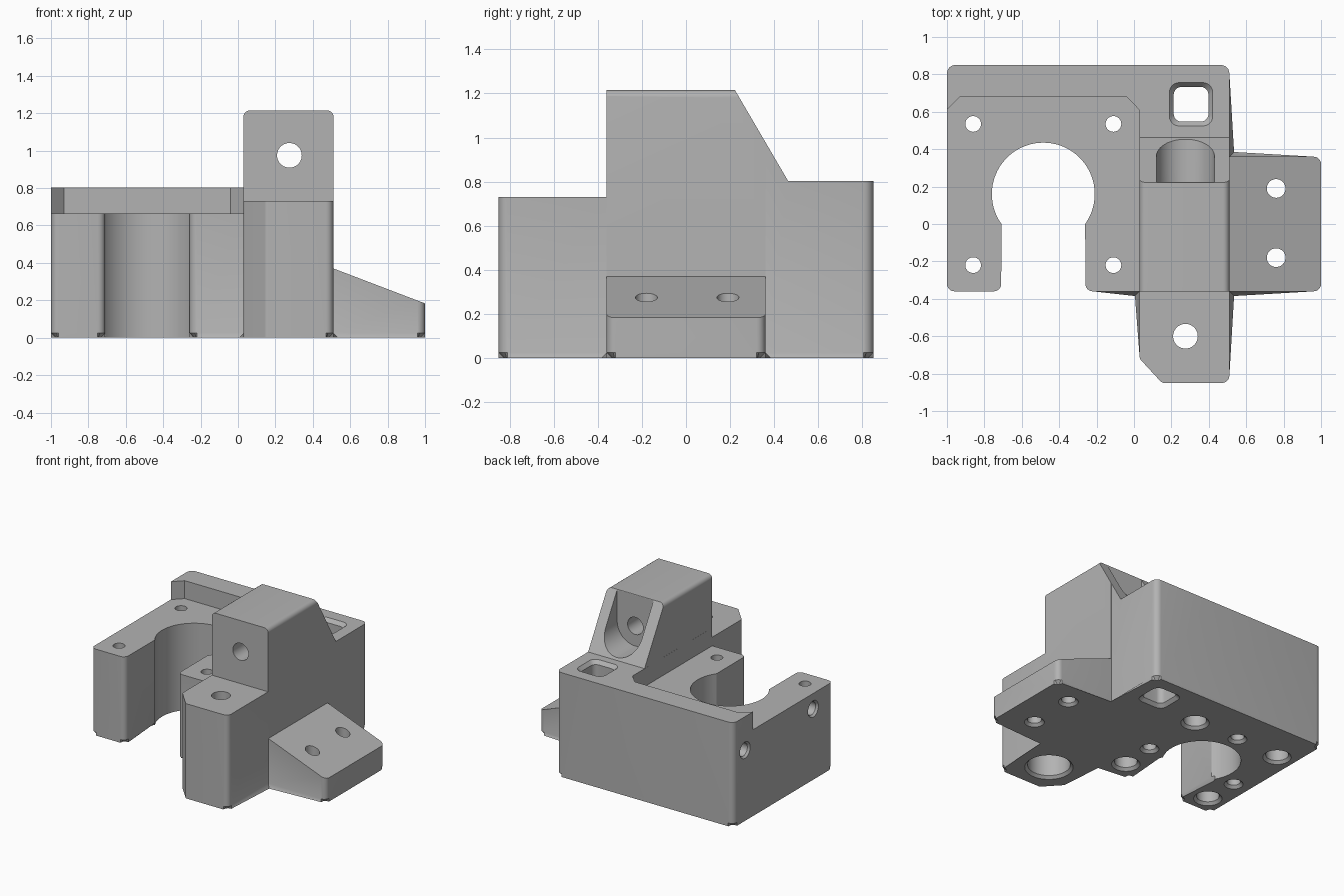
import bpy, bmesh, math
from mathutils import Matrix, Vector

old = bpy.data.objects.get("Cube")
if old:
    bpy.data.objects.remove(old, do_unlink=True)

# Frames: the profile plane and the direction it is extruded along
UP = Matrix.Identity(3)
ALONG_X = Matrix(((0, 0, 1), (1, 0, 0), (0, 1, 0)))    # profile in y, z
ALONG_Y = Matrix(((1, 0, 0), (0, 0, -1), (0, 1, 0)))   # profile in x, z; extrudes to -y


def rounded(corners, steps=6):
    """Outline from (x, y, radius) corners, with true arc fillets."""
    out = []
    for i, (x, y, r) in enumerate(corners):
        p = Vector((x, y))
        if r == 0:
            out.append(p)
            continue
        a = (Vector(corners[i - 1][:2]) - p).normalized()
        b = (Vector(corners[(i + 1) % len(corners)][:2]) - p).normalized()
        half = a.angle(b) / 2
        centre = p + (a + b).normalized() * r / math.sin(half)
        start = p + a * r / math.tan(half) - centre
        end = p + b * r / math.tan(half) - centre
        sweep = start.angle_signed(end)
        for k in range(steps + 1):
            t = -sweep * k / steps
            c, s = math.cos(t), math.sin(t)
            out.append(centre + Vector((c * start.x - s * start.y, s * start.x + c * start.y)))
    return out


def loft(name, outline, levels, frame=UP, origin=(0, 0, 0), chamfer=0):
    """Stack scaled copies of an outline at (height, scale) levels into a solid."""
    bm = bmesh.new()
    rings = [[bm.verts.new(frame @ Vector((p[0] * s, p[1] * s, h)) + Vector(origin))
              for p in outline] for h, s in levels]
    n = len(outline)
    bottom = bm.faces.new(rings[0][::-1])
    bm.faces.new(rings[-1])
    for lo, hi in zip(rings, rings[1:]):
        for i in range(n):
            j = (i + 1) % n
            bm.faces.new((lo[i], lo[j], hi[j], hi[i]))
    if chamfer:
        bmesh.ops.bevel(bm, geom=list(bottom.edges), offset=chamfer, segments=1,
                        affect='EDGES', profile=0.5)
    bmesh.ops.recalc_face_normals(bm, faces=bm.faces)
    mesh = bpy.data.meshes.new(name)
    bm.to_mesh(mesh)
    bm.free()
    ob = bpy.data.objects.new(name, mesh)
    bpy.context.collection.objects.link(ob)
    return ob


def combine(target, tool, operation='DIFFERENCE'):
    tool.hide_render = True
    mod = target.modifiers.new(tool.name, 'BOOLEAN')
    mod.operation, mod.solver, mod.object = operation, 'EXACT', tool
    bpy.context.view_layer.objects.active = target
    bpy.ops.object.modifier_apply(modifier=mod.name)
    bpy.data.objects.remove(tool, do_unlink=True)


CIRCLE = [(math.cos(math.tau * k / 40), math.sin(math.tau * k / 40)) for k in range(40)]

# Footprint: plate with keyhole slot, front pillar and side foot in one outline
cx, cy, radius = -0.485, 0.16, 0.275
a0 = math.radians(215.4)
arc = [(cx + radius * math.cos(a), cy + radius * math.sin(a), 0)
       for a in (a0 - math.radians(250.8) * k / 48 for k in range(49))]
footprint = rounded(
    [(-1, -0.36, 0.04), (-0.71, -0.36, 0.04)] + arc +
    [(-0.26, -0.36, 0.04), (0.03, -0.36, 0), (0.03, -0.72, 0.03), (0.15, -0.85, 0.03),
     (0.51, -0.85, 0.04), (0.51, -0.36, 0), (1, -0.36, 0.04), (1, 0.36, 0.04),
     (0.51, 0.36, 0), (0.51, 0.85, 0.045), (-1, 0.85, 0.045)])
bracket = loft("mounting_bracket", footprint, [(0, 1), (1.4, 1)], chamfer=0.025)

# Front silhouette: plate top, rounded tower, sloping foot
silhouette = rounded([(-1.2, -0.2, 0), (1.2, -0.2, 0), (1.2, 0.107, 0), (0.511, 0.37, 0),
                      (0.511, 1.215, 0.035), (0.029, 1.215, 0.035), (0.029, 0.803, 0),
                      (-1.2, 0.803, 0)])
combine(bracket, loft("silhouette", silhouette, [(-1.1, 1), (1.1, 1)], ALONG_Y), 'INTERSECT')

# Tower back slope, pillar top and recessed deck
slope = [(0.222, 1.215), (0.463, 0.803), (1.1, 0.803), (1.1, 1.6), (-0.003, 1.6)]
combine(bracket, loft("slope_cut", slope, [(0.02, 1), (0.6, 1)], ALONG_X))
pillar = [(-1.1, 0.73), (-0.361, 0.73), (-0.361, 1.6), (-1.1, 1.6)]
combine(bracket, loft("pillar_cut", pillar, [(0, 1), (0.6, 1)], ALONG_X))
deck = [(-1.2, -0.6), (0.0285, -0.6), (0.0285, 0.61), (-0.04, 0.68), (-0.93, 0.68), (-1.2, 0.41)]
combine(bracket, loft("deck_cut", deck, [(0.665, 1), (1.5, 1)]))

# Tower: bolt hole and U-shaped nut channel behind it
channel = rounded([(0.12, 0.82, 0.154), (0.43, 0.82, 0.154), (0.43, 1.5, 0), (0.12, 1.5, 0)], 12)
combine(bracket, loft("channel_cut", channel, [(-0.7, 1), (-0.224, 1)], ALONG_Y))
combine(bracket, loft("tower_hole", CIRCLE, [(-0.4, 0.066), (0.5, 0.066)], ALONG_Y, (0.275, 0, 0.975)))

# Square cable duct, flared at both ends
duct = rounded([(-1, -1, 0.45), (1, -1, 0.45), (1, 1, 0.45), (-1, 1, 0.45)])
combine(bracket, loft("duct_cut", duct,
                      [(-0.01, 0.125), (0.025, 0.093), (0.775, 0.093), (0.813, 0.124)],
                      origin=(0.305, 0.64, 0)))


def bore(x, y, wide, depth, narrow=0):
    """Hole from below with a flared rim; narrows to a through hole if asked."""
    levels = [(-0.01, wide + 0.03), (0.02, wide), (depth, wide)]
    if narrow:
        levels += [(depth + 0.001, narrow), (1.0, narrow)]
    combine(bracket, loft("bore", CIRCLE, levels, origin=(x, y, 0)))


# Motor screws with counterbores
for x in (-0.86, -0.11):
    for y in (0.535, -0.22):
        bore(x, y, 0.08, 0.4, 0.042)
# Blind insert holes, foot holes and the pillar hole
for x, y in ((-0.87, 0.05), (-0.1, 0.05), (-0.485, 0.55)):
    bore(x, y, 0.047, 0.2)
for y in (0.19, -0.18):
    bore(0.76, y, 0.05, 0.9)
bore(0.275, -0.6, 0.15, 0.4, 0.066)

# Blind holes in the right wall
for y in (0.71, -0.12):
    combine(bracket, loft("side_hole", CIRCLE,
                          [(-1.01, 0.072), (-0.985, 0.05), (-0.85, 0.05)], ALONG_X, (0, y, 0.545)))

# Finish
grey = bpy.data.materials.new("plain grey")
grey.use_nodes = True
grey.diffuse_color = (0.45, 0.45, 0.45, 1)
grey.node_tree.nodes["Principled BSDF"].inputs["Base Color"].default_value = grey.diffuse_color
bracket.data.materials.clear()
bracket.data.materials.append(grey)
bpy.ops.object.select_all(action='DESELECT')
bracket.select_set(True)
bpy.context.view_layer.objects.active = bracket
bpy.ops.object.shade_smooth_by_angle(angle=math.radians(30))
